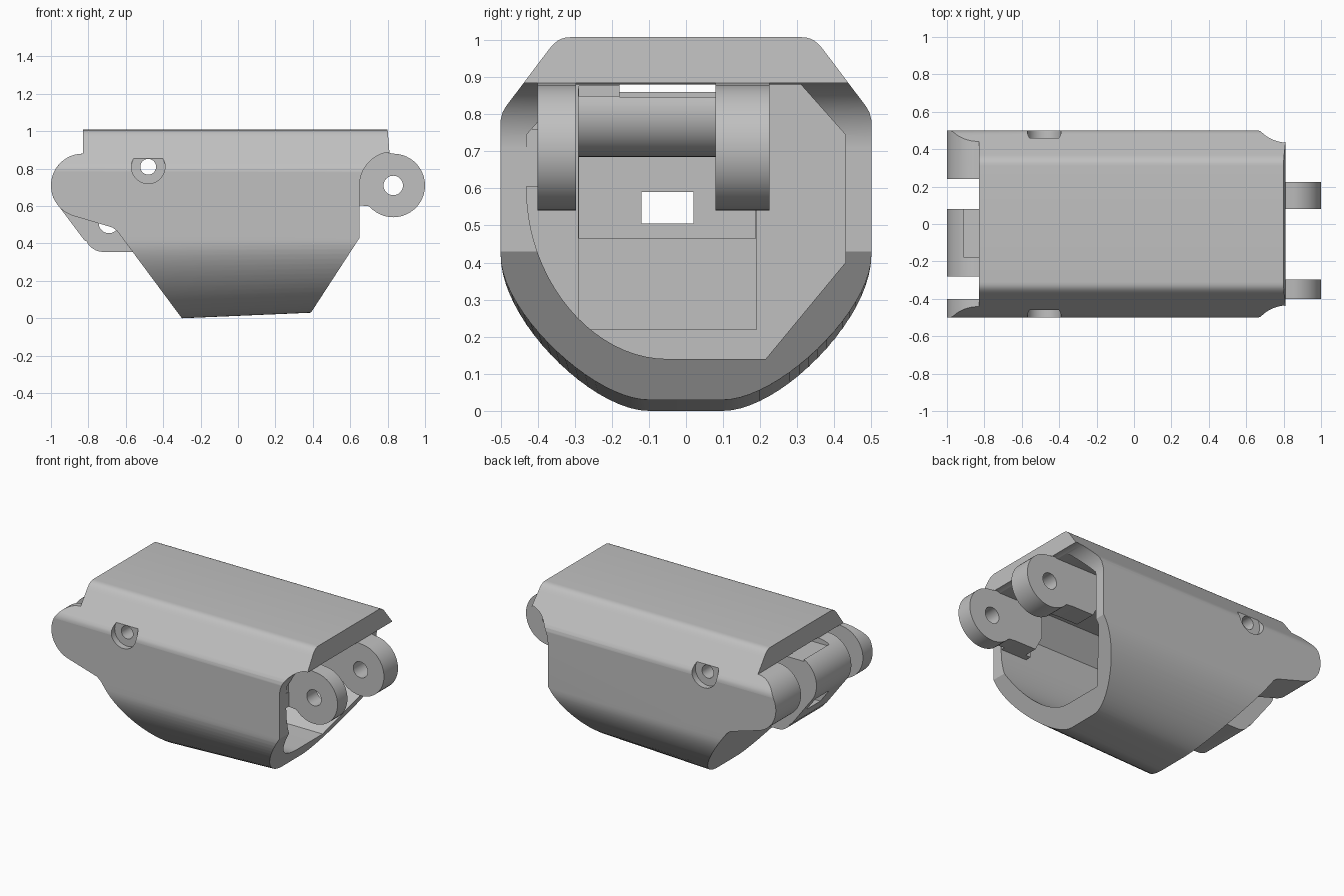
import bpy, bmesh
from math import sin, cos, radians

cube = bpy.data.objects.get("Cube")
if cube:
    bpy.data.objects.remove(cube, do_unlink=True)

grey = bpy.data.materials.new("plain_grey")
grey.use_nodes = True
grey.diffuse_color = (0.53, 0.53, 0.53, 1)
grey.node_tree.nodes["Principled BSDF"].inputs["Base Color"].default_value = (0.53, 0.53, 0.53, 1)


def arc(cx, cz, r, start, end, n=28):
    """Points on an arc, angles in degrees."""
    steps = [radians(start + (end - start) * i / n) for i in range(n + 1)]
    return [(cx + r * cos(a), cz + r * sin(a)) for a in steps]


def circle(cx, cz, r):
    return arc(cx, cz, r, 0, 352.5, 47)


def rect(a0, b0, a1, b1):
    return [(a0, b0), (a1, b0), (a1, b1), (a0, b1)]


def bezier(p0, p1, p2, p3, n=20):
    out = []
    for i in range(n + 1):
        t = i / n
        w = ((1 - t) ** 3, 3 * t * (1 - t) ** 2, 3 * t * t * (1 - t), t ** 3)
        out.append(tuple(sum(k * p[j] for k, p in zip(w, (p0, p1, p2, p3))) for j in (0, 1)))
    return out


def prism(name, profile, axis, lo, hi):
    """Extrude an (x,z) profile along y, or a (y,z) profile along x."""
    bm = bmesh.new()
    rings = []
    for d in (lo, hi):
        rings.append([bm.verts.new((d, p, q) if axis == "x" else (p, d, q)) for p, q in profile])
    a, b = rings
    bm.faces.new(a)
    bm.faces.new(b[::-1])
    n = len(a)
    for i in range(n):
        j = (i + 1) % n
        bm.faces.new((a[j], a[i], b[i], b[j]))
    bmesh.ops.recalc_face_normals(bm, faces=bm.faces)
    mesh = bpy.data.meshes.new(name)
    bm.to_mesh(mesh)
    bm.free()
    mesh.materials.append(grey)
    ob = bpy.data.objects.new(name, mesh)
    bpy.context.collection.objects.link(ob)
    return ob


def combine(ob, profile, axis, lo, hi, op="DIFFERENCE"):
    """Boolean a prism into an object and drop the helper."""
    tool = prism("cutter", profile, axis, lo, hi)
    tool.hide_render = True
    mod = ob.modifiers.new("cut", "BOOLEAN")
    mod.operation, mod.solver, mod.object = op, "EXACT", tool
    bpy.context.view_layer.objects.active = ob
    bpy.ops.object.modifier_apply(modifier=mod.name)
    bpy.data.objects.remove(tool, do_unlink=True)


PIN = (-0.48, 0.81)      # cross pin axis
FRONT = (0.83, 0.71)     # hinge axis at +x
REAR = (-0.83, 0.71)     # hinge axis at -x

# Housing: rounded cross-section run along x, with a slightly rising belly
half = bezier((0.1, 0), (0.25, 0), (0.5, 0.25), (0.5, 0.42))
half += [(0.5, 0.785), (0.495, 0.805), (0.485, 0.822)]
half += bezier((0.375, 0.968), (0.355, 0.995), (0.34, 1.008), (0.31, 1.008), 6)
section = half + [(-y, z) for y, z in reversed(half)]
housing = prism("housing", section, "x", -1.1, 0.9)
for v in housing.data.vertices:
    v.co.z += 0.043 * (v.co.x + 0.3) * max(0, 0.42 - v.co.z) / 0.42

# Trim the housing to its side outline, with rounded rear ears
outline = [(-0.83, 1.1), (0.795, 1.1), (0.8, 1.008), (0.81, 0.884)]
outline += arc(*FRONT, 0.18, 100, 180)
outline += [(0.65, 0.43), (0.39, 0.03), (0.33, -0.06), (-0.26, -0.06), (-0.3, 0),
            (-0.645, 0.465), (-0.67, 0.485)]
outline += arc(*REAR, 0.17, 253, 90)
combine(housing, outline, "y", -0.7, 0.7, "INTERSECT")

# Hollow interior, open at the +x end
cavity = bezier((-0.43, 0.6), (-0.43, 0.35), (-0.25, 0.14), (-0.05, 0.14))
cavity += [(0.215, 0.14), (0.43, 0.4), (0.43, 0.745), (0.31, 0.88), (-0.31, 0.88), (-0.43, 0.745)]
combine(housing, cavity, "x", -0.33, 1.0)

# Pocket in the rear wall, deeper at the top
combine(housing, rect(-0.45, 0.22, -0.3, 0.87), "y", -0.29, 0.19)
combine(housing, rect(-0.615, 0.465, -0.31, 0.876), "y", -0.288, 0.188)

# Clearance between the rear ears
combine(housing, rect(-1.2, 0.2, -0.65, 0.88), "y", -0.4, 0.24)

# Recessed flat-topped seats for the cross pin on both sides
seat = arc(*PIN, 0.09, 142, 398)
for lo, hi in ((-0.7, -0.46), (0.46, 0.7)):
    combine(housing, seat, "y", lo, hi)

# Middle knuckle with a hooked lower lip
hook = arc(*REAR, 0.17, 90, 222)
hook += [(-0.82, 0.415)] + arc(-0.72, 0.455, 0.1, 205, 270, 8)
hook += [(-0.53, 0.355), (-0.53, 0.45), (-0.635, 0.455), (-0.635, 0.88)]
knuckle = prism("middle_knuckle", hook, "y", -0.28, 0.08)
combine(knuckle, circle(-0.69, 0.51, 0.055), "y", -0.5, 0.5)

# Barrel around the cross pin inside the pocket
barrel = prism("pin_barrel", arc(*PIN, 0.125, 162, 378), "y", -0.3, 0.2)

# Cord channels running lengthwise, and the pin hole
for ob in (housing, knuckle, barrel):
    combine(ob, rect(-0.18, 0.847, 0.08, 0.883), "x", -0.91, -0.25)
    if ob != barrel:
        combine(ob, rect(-0.12, 0.505, 0.02, 0.59), "x", -1.2, -0.25)
    if ob != knuckle:
        combine(ob, circle(*PIN, 0.042), "y", -0.8, 0.8)

# Front hinge lugs with necks reaching back under the roof
lug_outline = arc(*FRONT, 0.17, 90, -139)
lug_outline += [(0.655, 0.603), (0.5, 0.603), (0.45, 0.7), (0.45, 0.89), (0.78, 0.89)]
parts = [housing, knuckle, barrel]
for name, lo, hi in (("hinge_lug_front", -0.4, -0.297), ("hinge_lug_back", 0.08, 0.225)):
    lug = prism(name, lug_outline, "y", lo, hi)
    combine(lug, circle(*FRONT, 0.052), "y", -0.8, 0.8)
    parts.append(lug)

# Web tying the front lug to the side wall
parts.append(prism("lug_web", rect(0.46, 0.605, 0.648, 0.7), "y", -0.46, -0.39))
parts.append(prism("lug_web_upper", rect(0.46, 0.69, 0.646, 0.76), "y", -0.46, -0.39))

# Smooth the rounded faces, keep edges crisp
bpy.ops.object.select_all(action="DESELECT")
for ob in parts:
    ob.select_set(True)
bpy.context.view_layer.objects.active = housing
bpy.ops.object.shade_smooth_by_angle(angle=radians(25))
